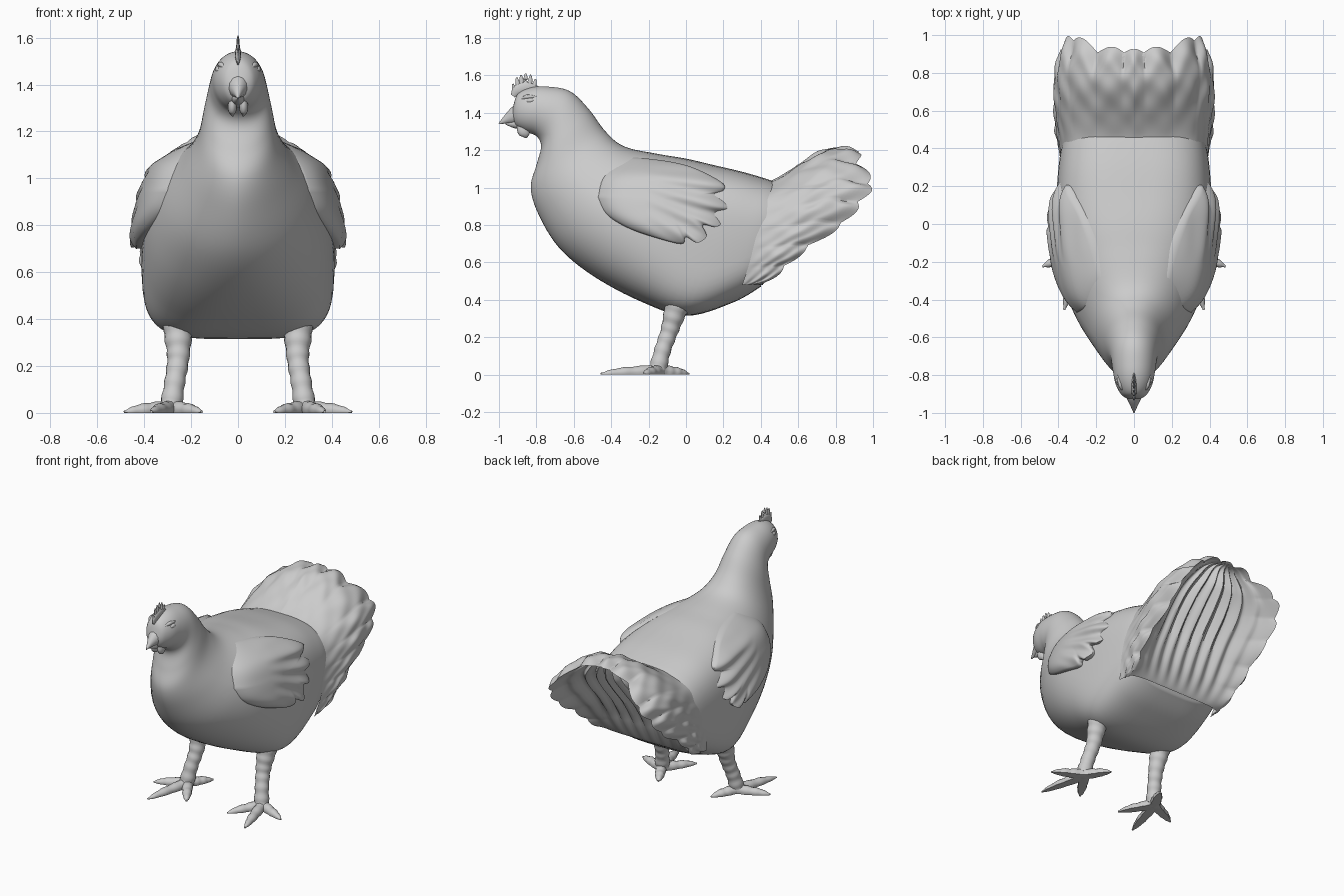
import bpy, math
from mathutils import Vector

if "Cube" in bpy.data.objects:
    bpy.data.objects.remove(bpy.data.objects["Cube"])

pi = math.pi


def curve(pts, t):
    """Smooth interpolation through control tuples, t in 0..1."""
    n = len(pts) - 1
    f = min(max(t, 0), 1) * n
    i = min(int(f), n - 1)
    f -= i
    a, b, c, d = (pts[min(max(k, 0), n)] for k in (i - 1, i, i + 1, i + 2))
    return [0.5 * (2*q + (r - p)*f + (2*p - 5*q + 4*r - s)*f*f + (3*q - p - 3*r + s)*f**3)
            for p, q, r, s in zip(a, b, c, d)]


def make(name, verts, faces, mirror=False, angle=60):
    me = bpy.data.meshes.new(name)
    me.from_pydata(verts, [], faces)
    me.validate()
    ob = bpy.data.objects.new(name, me)
    bpy.context.collection.objects.link(ob)
    if mirror:
        ob.modifiers.new("mirror", 'MIRROR')
    bpy.ops.object.select_all(action='DESELECT')
    ob.select_set(True)
    bpy.context.view_layer.objects.active = ob
    bpy.ops.object.mode_set(mode='EDIT')
    bpy.ops.mesh.select_all(action='SELECT')
    bpy.ops.mesh.remove_doubles(threshold=0.0002)
    bpy.ops.mesh.normals_make_consistent(inside=False)
    bpy.ops.object.mode_set(mode='OBJECT')
    bpy.ops.object.shade_smooth_by_angle(angle=math.radians(angle))
    return ob


def grid_faces(rows, cols, wrap=False, start=0):
    return [(start + i*cols + j, start + i*cols + (j+1) % cols,
             start + (i+1)*cols + (j+1) % cols, start + (i+1)*cols + j)
            for i in range(rows - 1) for j in range(cols if wrap else cols - 1)]


def loft(name, rings, mirror=False, angle=60):
    n, m = len(rings), len(rings[0])
    faces = grid_faces(n, m, True) + [tuple(range(m)), tuple(range((n-1)*m, n*m))]
    return make(name, [v for r in rings for v in r], faces, mirror, angle)


def tube(name, pts, steps=16, sides=12, sx=1, mirror=False, bump=0, waves=6):
    """Tapered tube through (x, y, z, radius) points, kept above the ground."""
    rings = []
    for i in range(steps + 1):
        t = i / steps
        x, y, z, r = curve(pts, t)
        a, b = curve(pts, t - 0.02), curve(pts, t + 0.02)
        q = Vector([b[k] - a[k] for k in range(3)]).to_track_quat('Z', 'X')
        r = max(r + bump * math.sin(2*pi*waves*t), 0.002)
        ring = []
        for j in range(sides):
            g = 2*pi*j/sides
            o = q @ Vector((r*math.cos(g), r*math.sin(g), 0))
            ring.append((x + o.x*sx, y + o.y, max(z + o.z, 0)))
        rings.append(ring)
    return loft(name, rings, mirror)


# Body, neck and head: slanted rings
# (top y, z, bottom y, z, half width, upper exponent, lower exponent)
body = [(-.925, 1.43, -.925, 1.36, .035, 2, 2), (-.90, 1.50, -.905, 1.325, .068, 2, 2),
        (-.83, 1.535, -.86, 1.30, .098, 2, 2), (-.74, 1.54, -.80, 1.275, .113, 2, 2),
        (-.62, 1.515, -.775, 1.22, .125, 2, 2), (-.52, 1.42, -.80, 1.12, .147, 2, 2),
        (-.43, 1.30, -.83, 1.00, .175, 2.1, 1.9), (-.33, 1.22, -.79, .86, .235, 2.2, 1.8),
        (-.15, 1.18, -.68, .68, .325, 2.4, 1.9), (0, 1.155, -.50, .53, .385, 2.6, 2.2),
        (.15, 1.12, -.25, .395, .41, 2.9, 3.0), (.30, 1.085, 0, .315, .41, 3.1, 4.2),
        (.42, 1.05, .25, .385, .395, 2.9, 3.6), (.48, 1.03, .40, .47, .375, 2.7, 3)]
rings = []
for i in range(79):
    ty, tz, by, bz, w, nt, nb = curve(body, i / 78)
    ring = []
    for j in range(56):
        g = 2*pi*j/56
        c, s = math.cos(g), math.sin(g)
        e = nt if c > 0 else nb
        h = 0.5 + 0.5 * math.copysign(abs(c)**(2/e), c)
        ring.append((w * math.copysign(abs(s)**(2/e), s), by + (ty-by)*h, bz + (tz-bz)*h))
    rings.append(ring)
loft("body", rings)

# Tail: arched feather fan outside, hollow fluted underside
base = [(0, .45, 1.035), (.17, .45, 1.02), (.32, .43, .95), (.375, .40, .83),
        (.39, .37, .72), (.39, .34, .60), (.37, .30, .48)]
tips = [(0, .89, 1.18), (.16, .91, 1.15), (.32, .96, 1.02), (.385, .91, .90),
        (.39, .74, .75), (.39, .55, .61), (.36, .39, .48)]


def tail_point(u, v, scallop=1):
    t, sg = abs(u), (1 if u >= 0 else -1)
    b, e = Vector(curve(base, t)), Vector(curve(tips, t))
    lobe = abs(math.cos(7.5*pi*u))
    extend = scallop*(.035*lobe + .012*math.sin(23*t)) + (1-scallop)*.02
    e += (e - b).normalized() * extend
    a = t * pi / 2
    out = Vector((math.sin(a), 0, math.cos(a)))
    fade = v * (1 - v**8)
    puff = .07 * math.sin(pi * v**1.5) * math.cos(a)
    ridge = fade * (.022*lobe - .012 + .014*math.sin(5*pi*v)*math.sin(15*pi*u + 2*v))
    p = b.lerp(e, v) + out * (puff + ridge)
    return (p.x * sg, p.y, p.z)


U, V, S = 180, 30, 60
verts = [tail_point(-1 + 2*i/U, j/V) for i in range(U+1) for j in range(V+1)]
faces = grid_faces(U+1, V+1)
start = len(verts)
for i in range(U//2 + 1):
    t = i / (U//2)
    for j in range(S+1):
        s = -1 + 2*j/S
        x, y, z = tail_point(t, 1, s**8)
        d = (1 - s**4) * math.sin(pi*t)**1.5 * (.25 + .03*math.cos(9*pi*s))
        verts.append((x*s, y - .9*d, z + .2*d))
faces += grid_faces(U//2 + 1, S+1, False, start)
make("tail", verts, faces)

# Wings: scalloped outline filled by concentric rings that hug the flank
outline = [(-.48, .95), (-.44, 1.07), (-.34, 1.155), (-.16, 1.15), (0, 1.12), (.12, 1.07),
           (.20, 1.02), (.20, .985), (.16, .965), (.22, .93), (.235, .89), (.16, .87),
           (.19, .82), (.16, .79), (.09, .80), (.11, .74), (.06, .705), (0, .735),
           (-.02, .70), (-.12, .72), (-.30, .78), (-.43, .86), (-.48, .95)]
side = [(.475,), (.46,), (.44,), (.415,), (.365,), (.24,)]
N, R = 132, 22


def wing_point(y, z, r, inset=0):
    x = curve(side, (z - .66) / .5)[0]
    x -= .6 * max(0, -.1 - y)**2 + 1.3 * max(0, y - .05)**2
    rear = min(max((y + .22) / .35, 0), 1)
    fan = math.atan2(z - 1.12, y + .65)
    x += rear * .012 * math.sin(fan * 46 + 1) - .045 * r**8 * (1 - .6*rear)
    return (x - inset, y, z)


cy, cz = -.12, .94
shells = [(max(k / R, .01), 0) for k in range(R + 1)] + [(.985, .035), (.6, .07)]
rings = []
for r, inset in shells:
    rings.append([wing_point(cy + (p[0]-cy)*r, cz + (p[1]-cz)*r, r, inset)
                  for p in (curve(outline, j/N) for j in range(N))])
loft("wing", rings, True)

# Legs and feet
tube("leg", [(.25, -.03, .42, .075), (.255, -.06, .33, .06), (.255, -.09, .23, .047),
             (.27, -.125, .13, .044), (.285, -.15, .03, .048)],
     40, 16, mirror=True, bump=.002, waves=7)
ax, ay = .285, -.14
for name, x, y in (("middle_toe", .37, -.455), ("inner_toe", .155, -.34),
                   ("outer_toe", .485, -.225), ("back_toe", .20, .015)):
    mid = lambda f: (ax + (x-ax)*f, ay + (y-ay)*f)
    tube(name, [(ax, ay, .022, .036), (*mid(.35), .014, .032), (*mid(.7), .009, .026),
                (x, y, .004, .006)], 20, 12, mirror=True, bump=.0015, waves=4)

# Beak
tube("upper_beak", [(0, -.86, 1.395, .075), (0, -.91, 1.385, .052),
                    (0, -.96, 1.364, .024), (0, -1.0, 1.342, .003)], sx=.85)
tube("lower_beak", [(0, -.87, 1.345, .035), (0, -.92, 1.342, .024), (0, -.965, 1.342, .004)])

# Wattles, comb, eyes
tube("wattle", [(.02, -.88, 1.35, .022), (.024, -.872, 1.31, .032), (.024, -.86, 1.285, .026),
                (.022, -.855, 1.265, .004)], sx=.6, mirror=True)
tube("comb_base", [(0, -.925, 1.49, .012), (0, -.90, 1.52, .03), (0, -.85, 1.535, .032),
                   (0, -.79, 1.53, .012)], sx=.4)
for k, (y, z) in enumerate(((-.925, 1.555), (-.905, 1.59), (-.882, 1.603),
                            (-.857, 1.61), (-.83, 1.603), (-.805, 1.58))):
    tube(f"comb_point_{k}", [(0, y*.6 - .345, 1.52, .015), (0, y*.9 - .086, z - .03, .012),
                             (0, y, z, .004)], 8, 8, sx=.6)
tube("eye", [(.075, -.857, 1.458, .004), (.08, -.842, 1.463, .013), (.085, -.825, 1.466, .013),
             (.089, -.81, 1.468, .004)], 10, 10, mirror=True)
tube("brow", [(.056, -.885, 1.472, .004), (.072, -.85, 1.485, .012), (.085, -.80, 1.485, .004)],
     10, 8, mirror=True)
